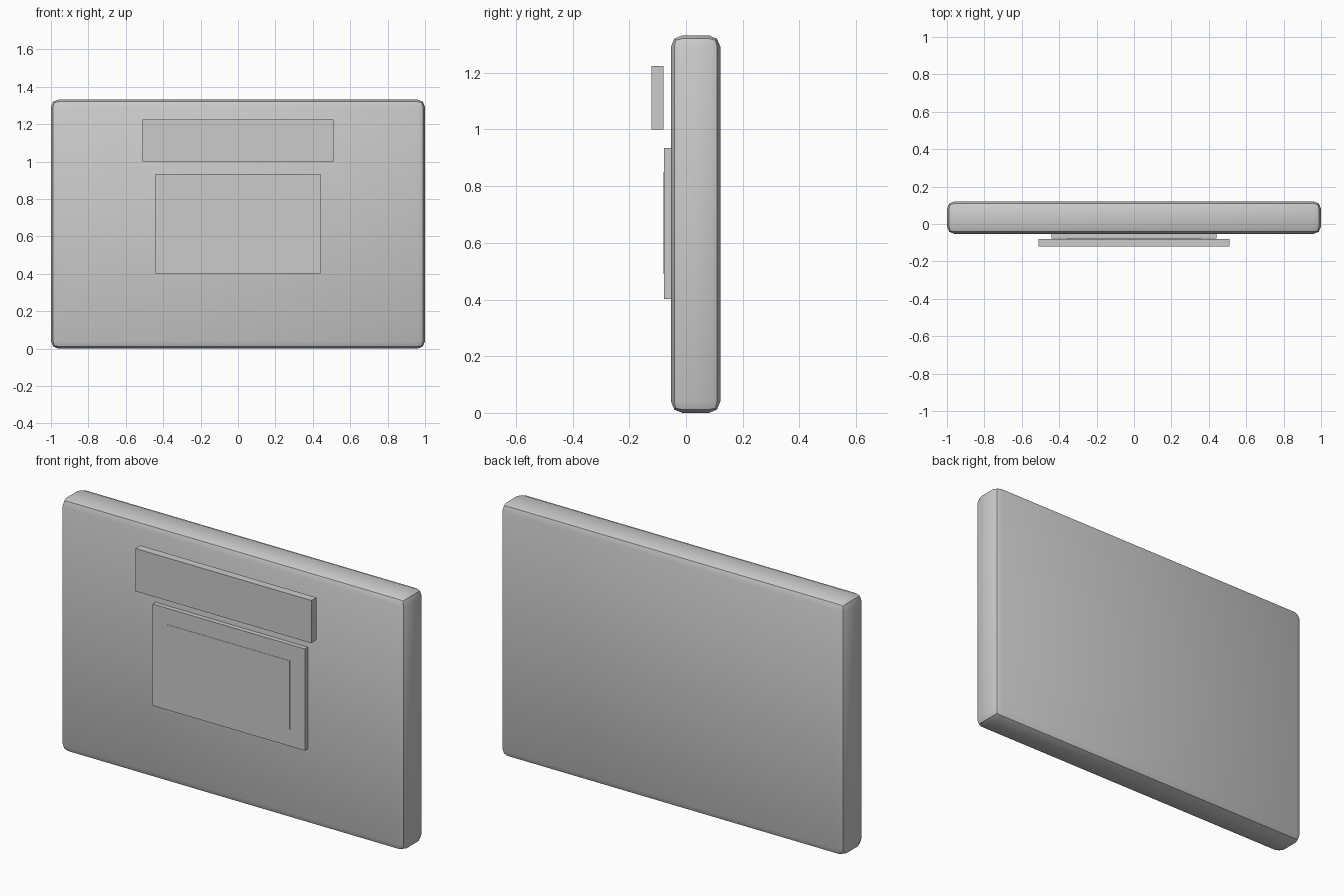
import bpy
import math

cube = bpy.data.objects.get("Cube")
if cube:
    bpy.data.objects.remove(cube, do_unlink=True)

# Single plain grey material
grey = bpy.data.materials.new("plain_grey")
grey.use_nodes = True
colour = (0.6, 0.6, 0.6, 1)
grey.diffuse_color = colour
grey.node_tree.nodes["Principled BSDF"].inputs["Base Color"].default_value = colour


def box(name, half_width, y_range, z_range):
    """Box centred on x = 0, spanning the given depth and height."""
    y0, y1 = y_range
    z0, z1 = z_range
    bpy.ops.mesh.primitive_cube_add(size=1, location=(0, (y0 + y1) / 2, (z0 + z1) / 2))
    obj = bpy.context.object
    obj.name = name
    obj.scale = (2 * half_width, y1 - y0, z1 - z0)
    bpy.ops.object.transform_apply(location=False, rotation=False, scale=True)
    obj.data.materials.append(grey)
    return obj


# Main board with softened edges
board = box("board", 1.0, (-0.053, 0.121), (0, 1.332))
bevel = board.modifiers.new("rounded_edges", "BEVEL")
bevel.width = 0.04
bevel.segments = 2
bpy.ops.object.modifier_apply(modifier=bevel.name)
bpy.ops.object.shade_smooth_by_angle(angle=math.radians(30))

# Header plate standing off the board
box("header_plate", 0.51, (-0.121, -0.079), (1.0, 1.224))

# Framed panel and its inner plate
box("panel_frame", 0.442, (-0.0775, -0.04), (0.402, 0.935))
box("panel_inner_plate", 0.355, (-0.079, -0.06), (0.49, 0.85))
